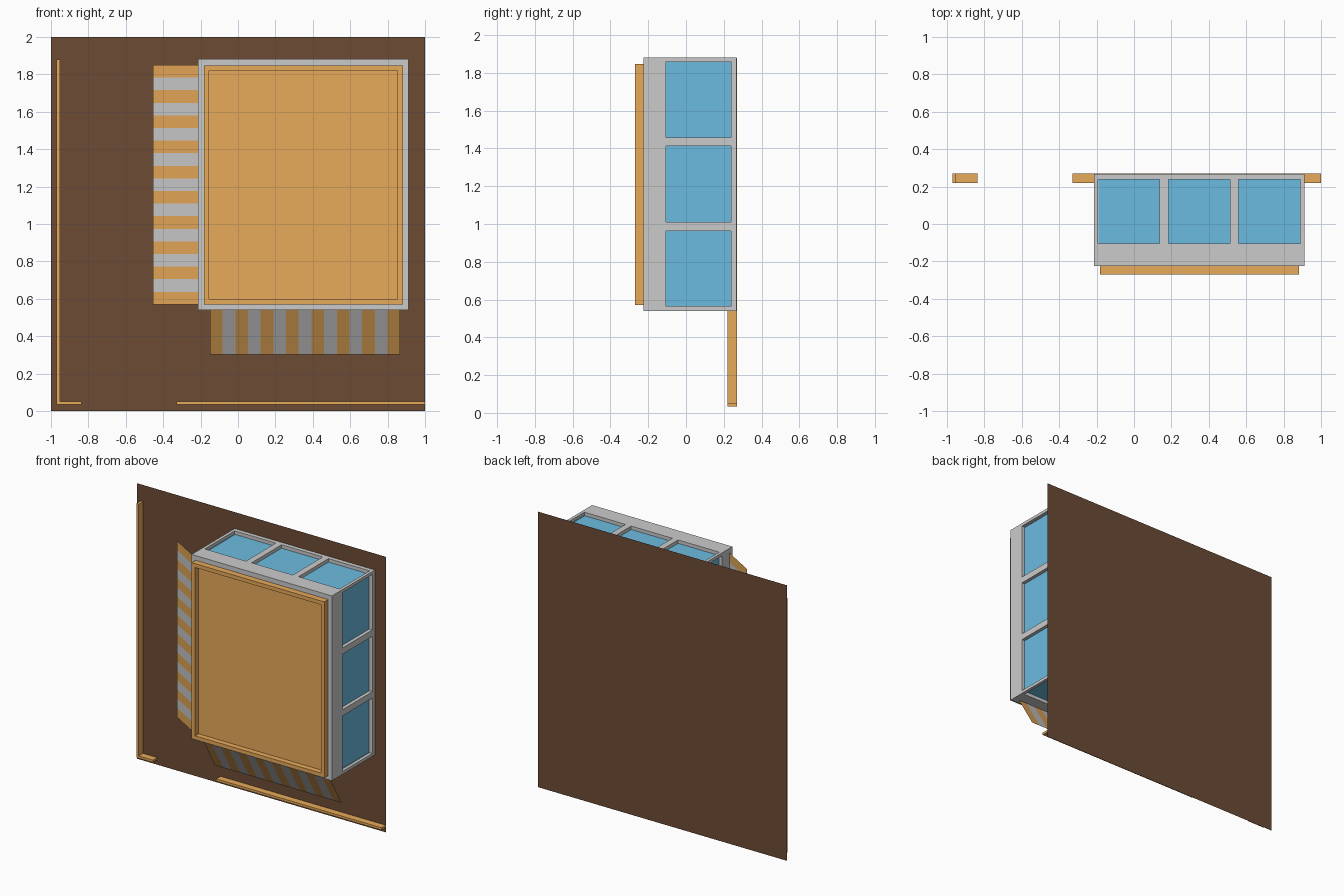
import bpy, bmesh
from mathutils import Vector

if "Cube" in bpy.data.objects:
    bpy.data.objects.remove(bpy.data.objects["Cube"])


def material(name, rgb):
    m = bpy.data.materials.new(name)
    m.diffuse_color = (*rgb, 1)
    m.use_nodes = True
    m.node_tree.nodes["Principled BSDF"].inputs["Base Color"].default_value = m.diffuse_color
    return m


GREY = material("grey", (0.8, 0.8, 0.8))
WOOD = material("light_wood", (0.8, 0.4, 0.1))
BROWN = material("dark_wood", (0.15, 0.07, 0.035))
GLASS = material("glass", (0.15, 0.5, 0.75))


def finish(bm, name, *mats):
    bmesh.ops.remove_doubles(bm, verts=bm.verts, dist=1e-5)
    mesh = bpy.data.meshes.new(name)
    bm.to_mesh(mesh)
    bm.free()
    for m in mats:
        mesh.materials.append(m)
    ob = bpy.data.objects.new(name, mesh)
    bpy.context.collection.objects.link(ob)
    return ob


def box_bm(x, y, z):
    bm = bmesh.new()
    bmesh.ops.create_cube(bm, size=1)
    for v in bm.verts:
        v.co = [lo + (c + 0.5) * (hi - lo) for c, (lo, hi) in zip(v.co, (x, y, z))]
    bm.normal_update()
    return bm


def quad(bm, pts, mat=0):
    f = bm.faces.new([bm.verts.new(p) for p in pts])
    f.material_index = mat
    return f


# Flat back wall
X0, X1, Z0, Z1, YF, YB = -0.215, 0.912, 0.54, 1.882, -0.225, 0.268
bm = bmesh.new()
quad(bm, [(-1, 0.27, 0), (1, 0.27, 0), (1, 0.27, 2), (-1, 0.27, 2)])
finish(bm, "back_wall", BROWN)

# Projecting bay: every side has three recessed glass panes
bm = bmesh.new()
ys = [YF, -0.105, 0.238, YB]


def bay_side(lo, hi, point, normal):
    pitch = (hi - lo - 0.045 + 0.045 - 0.046 + 0.046) / 3
    border, gap = 0.022, 0.046
    width = (hi - lo - 2 * border - 2 * gap) / 3
    us = [lo]
    for i in range(3):
        start = lo + border + i * (width + gap)
        us += [start, start + width]
    us.append(hi)
    for i in range(7):
        for j in range(3):
            f = quad(bm, [point(us[a], ys[b]) for a, b in
                          ((i, j), (i + 1, j), (i + 1, j + 1), (i, j + 1))])
            f.normal_update()
            if f.normal.dot(Vector(normal)) < 0:
                f.normal_flip()
            if i % 2 == 1 and j == 1:
                pane = bmesh.ops.extrude_discrete_faces(bm, faces=[f])["faces"][0]
                pane.material_index = 1
                for v in pane.verts:
                    v.co -= Vector(normal) * 0.025


for z, n in ((Z0, -1), (Z1, 1)):
    bay_side(X0, X1, lambda u, y: (u, y, z), (0, 0, n))
for x, n in ((X0, -1), (X1, 1)):
    bay_side(Z0, Z1, lambda u, y: (x, y, u), (n, 0, 0))
quad(bm, [(X0, YF, Z0), (X1, YF, Z0), (X1, YF, Z1), (X0, YF, Z1)])
finish(bm, "bay_window", GREY, GLASS)

# Wooden front panel with a raised rim
bm = box_bm((-0.183, 0.882), (-0.27, YF), (0.57, 1.848))
front = min(bm.faces, key=lambda f: f.calc_center_median().y)
bmesh.ops.inset_individual(bm, faces=[front], thickness=0.028, use_even_offset=True)
inner = bmesh.ops.extrude_discrete_faces(bm, faces=[front])["faces"][0]
for v in inner.verts:
    v.co.y += 0.04
finish(bm, "front_panel", WOOD)


# Striped slanting flaps, leaning back from the front edge of the bay
def striped_flap(name, lo, hi, count, point):
    bm = bmesh.new()
    step = (hi - lo) / count
    for i in range(count):
        a, b = lo + i * step, lo + (i + 1) * step
        quad(bm, [point(a, 0), point(b, 0), point(b, 1), point(a, 1)], i % 2)
    finish(bm, name, WOOD, GREY)


striped_flap("bottom_flap", -0.15, 0.867, 15,
             lambda u, t: (u, -0.19 + 0.14 * t, Z0 - 0.238 * t))
striped_flap("left_flap", 0.57, 1.85, 19,
             lambda u, t: (X0 - 0.24 * t, -0.19 + 0.14 * t, u))

# Narrow wall trim
for name, x, z in (("left_trim", (-0.97, -0.952), (0.035, 1.88)),
                   ("bottom_left_trim", (-0.952, -0.838), (0.035, 0.052)),
                   ("bottom_right_trim", (-0.33, 1.0), (0.035, 0.052))):
    finish(box_bm(x, (0.22, 0.269), z), name, WOOD)
